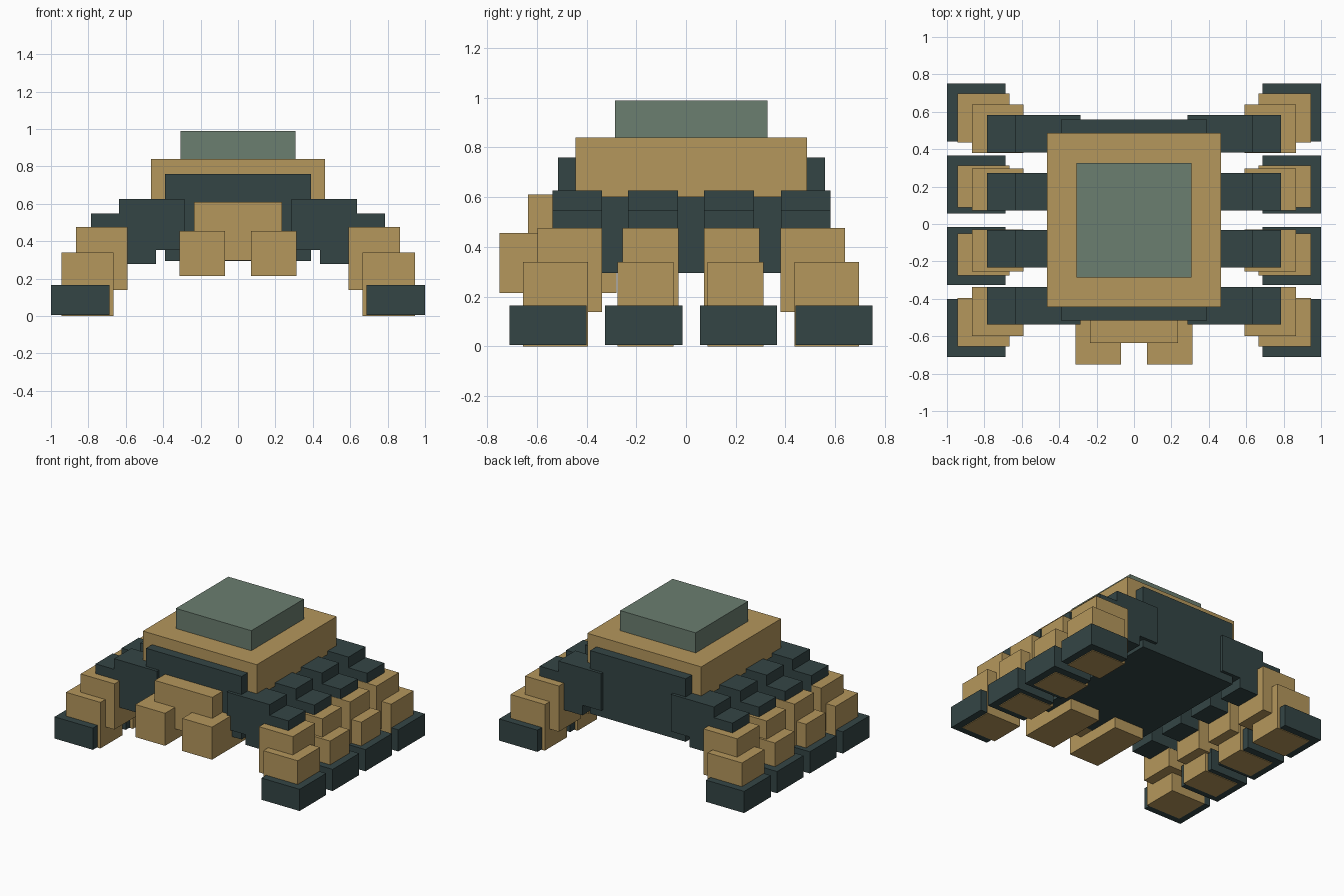
import bpy
from mathutils import Vector

default = bpy.data.objects.get("Cube")
if default:
    bpy.data.objects.remove(default, do_unlink=True)


def material(name, rgb):
    mat = bpy.data.materials.new(name)
    mat.use_nodes = True
    mat.diffuse_color = (*rgb, 1)
    mat.node_tree.nodes["Principled BSDF"].inputs["Base Color"].default_value = (*rgb, 1)
    return mat


dark = material("dark teal", (0.034, 0.060, 0.060))
tan = material("tan", (0.462, 0.309, 0.107))
green = material("grey green", (0.147, 0.209, 0.162))


def box(name, mat, x, y, z):
    """Add a flat-sided block spanning the given (low, high) ranges."""
    low, high = Vector((x[0], y[0], z[0])), Vector((x[1], y[1], z[1]))
    bpy.ops.mesh.primitive_cube_add(size=1, location=(low + high) / 2)
    ob = bpy.context.object
    ob.name = name
    ob.scale = high - low
    bpy.ops.object.transform_apply(location=False, rotation=False, scale=True)
    ob.data.materials.append(mat)


def pair(name, mat, x, y, z):
    """Add the same block on the left (+x) and right (-x)."""
    box("left_" + name, mat, x, y, z)
    box("right_" + name, mat, (-x[1], -x[0]), y, z)


# Body, stacked shell and head
box("body", dark, (-0.39, 0.39), (-0.515, 0.56), (0.295, 0.76))
box("shell", tan, (-0.465, 0.465), (-0.445, 0.487), (0.6, 0.84))
box("shell_cap", green, (-0.308, 0.308), (-0.285, 0.327), (0.8, 0.988))
box("head", tan, (-0.235, 0.235), (-0.635, -0.3), (0.297, 0.61))
pair("fang", tan, (0.07, 0.313), (-0.75, -0.28), (0.215, 0.455))

# Leg segments from hip to foot: name, material, x range, z range
segments = [
    ("hip", dark, (0.285, 0.635), (0.352, 0.626)),
    ("thigh", dark, (0.438, 0.787), (0.277, 0.547)),
    ("knee", tan, (0.59, 0.866), (0.138, 0.475)),
    ("shin", tan, (0.665, 0.945), (0.0, 0.34)),
    ("foot", dark, (0.688, 1.0), (0.005, 0.165)),
]

# Centre y and depth of each segment, in the same order
legs = {
    "front": [(-0.437, 0.2), (-0.437, 0.2), (-0.468, 0.26), (-0.525, 0.26), (-0.555, 0.31)],
    "mid_front": [(-0.133, 0.2), (-0.133, 0.2), (-0.142, 0.225), (-0.163, 0.225), (-0.17, 0.31)],
    "mid_back": [(0.173, 0.2), (0.173, 0.2), (0.184, 0.225), (0.2, 0.225), (0.212, 0.31)],
    "back": [(0.482, 0.2), (0.482, 0.2), (0.51, 0.26), (0.567, 0.26), (0.595, 0.31)],
}

for leg, spans in legs.items():
    for (part, mat, x, z), (mid, depth) in zip(segments, spans):
        pair(f"{leg}_{part}", mat, x, (mid - depth / 2, mid + depth / 2), z)
